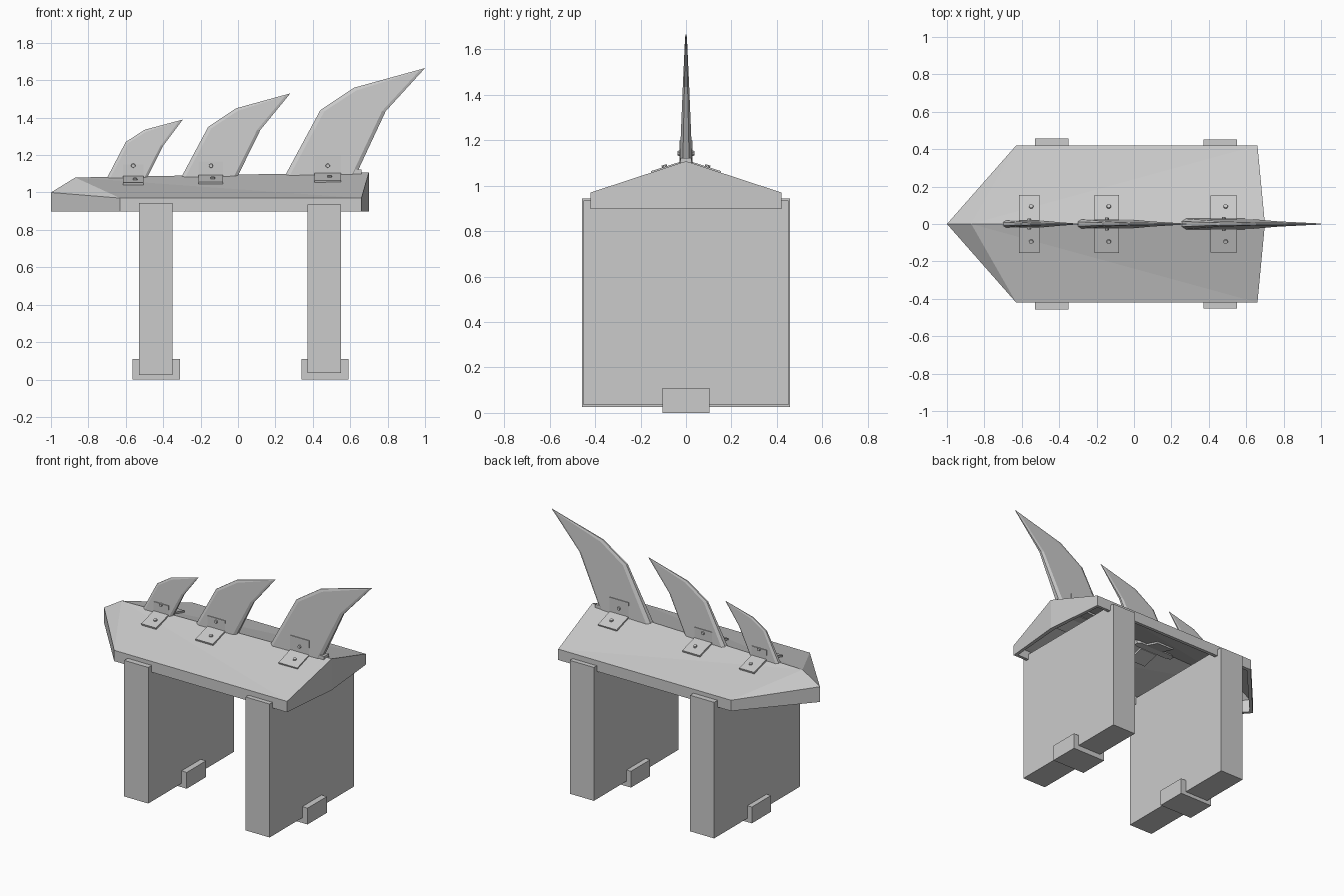
import bpy, bmesh, math
from mathutils import Matrix, Vector

if "Cube" in bpy.data.objects:
    bpy.data.objects.remove(bpy.data.objects["Cube"])


def make(name, verts, faces):
    me = bpy.data.meshes.new(name)
    me.from_pydata(verts, [], faces)
    bm = bmesh.new()
    bm.from_mesh(me)
    bmesh.ops.recalc_face_normals(bm, faces=bm.faces)
    bm.to_mesh(me)
    bm.free()
    ob = bpy.data.objects.new(name, me)
    bpy.context.collection.objects.link(ob)
    return ob


def box(name, size, loc, tilt=0.0):
    bm = bmesh.new()
    mat = Matrix.Translation(loc) @ Matrix.Rotation(tilt, 4, 'X') @ Matrix.Diagonal((*size, 1))
    bmesh.ops.create_cube(bm, size=1, matrix=mat)
    me = bpy.data.meshes.new(name)
    bm.to_mesh(me)
    bm.free()
    ob = bpy.data.objects.new(name, me)
    bpy.context.collection.objects.link(ob)
    return ob


def bolt(name, loc, tilt, r=0.013, depth=0.012):
    bm = bmesh.new()
    mat = Matrix.Translation(loc) @ Matrix.Rotation(tilt, 4, 'X')
    bmesh.ops.create_cone(bm, cap_ends=True, segments=10, radius1=r, radius2=r * 0.85,
                          depth=depth, matrix=mat)
    me = bpy.data.meshes.new(name)
    bm.to_mesh(me)
    bm.free()
    bpy.context.collection.objects.link(bpy.data.objects.new(name, me))


# deck: pitched shell with pointed nose, open underneath
rim = [(-1, 0, 1.0), (-0.63, -0.42, 0.97), (0.66, -0.42, 0.97),
       (0.70, 0, 1.108), (0.66, 0.42, 0.97), (-0.63, 0.42, 0.97)]
low = [(x, y, 0.897) for x, y, z in rim]
verts = rim + low + [(-0.87, 0, 1.08)]
faces = [(i, (i + 1) % 6, (i + 1) % 6 + 6, i + 6) for i in range(6)]
faces += [(0, 1, 12), (12, 1, 2), (12, 2, 3), (12, 3, 4), (12, 4, 5), (12, 5, 0)]
deck = make("deck", verts, faces)
sol = deck.modifiers.new("shell", 'SOLIDIFY')
sol.thickness = 0.028
sol.offset = -1
# make sure normals of the open shell point outward
if deck.data.polygons[7].normal.z < 0:
    deck.data.flip_normals()

# legs and the foot clips under them
for name, x, hy, z0, z1 in (("front", -0.44, 0.457, 0.025, 0.943),
                            ("rear", 0.462, 0.451, 0.035, 0.935)):
    box(name + "_leg", (0.18, 2 * hy, z1 - z0), (x, 0, (z0 + z1) / 2))
    box(name + "_foot", (0.252, 0.205, 0.11), (x + 0.003, 0, 0.055))


def fin(name, pts, half):
    """Swept blade, thick at the root and thin at the tip, with chamfered edges."""
    k = half / 0.03
    z0, z1 = pts[0][1], pts[3][1]
    shift = [(0.025, 0), (0.022, -0.006), (0.012, -0.015), (-0.03, -0.014),
             (-0.02, 0), (-0.022, 0)]
    inner = [(p[0] + s[0] * k, p[1] + s[1] * k) for p, s in zip(pts, shift)]
    # root passes through the deck ridge
    for ring in (pts, inner):
        ring[0] = (ring[0][0] - 0.02, ring[0][1] - 0.04)
        ring[5] = (ring[5][0] - 0.02, z0 - 0.04)
    verts = []
    for s in (-1, 1):
        for ring, f in ((pts, 0.5), (inner, 1.0)):
            for x, z in ring:
                t = half * (1 - 0.88 * max(0, min(1, (z - z0) / (z1 - z0))))
                verts.append((x, s * f * t, z))
    inner_face = tuple(range(6, 12))
    faces = [inner_face, tuple(i + 12 for i in inner_face)]
    for i in range(6):
        j = (i + 1) % 6
        faces += [(i, j, j + 6, i + 6), (i + 12, j + 12, j + 18, i + 18), (i, j, j + 12, i + 12)]
    make(name, verts, faces)


fins = [
    ("small", [(-0.70, 1.08), (-0.60, 1.27), (-0.50, 1.335), (-0.295, 1.39), (-0.40, 1.25), (-0.485, 1.08)],
     0.021, -0.56, 0.11, 1.15),
    ("middle", [(-0.30, 1.09), (-0.16, 1.35), (-0.01, 1.45), (0.28, 1.53), (0.12, 1.335), (0.0, 1.09)],
     0.026, -0.145, 0.13, 1.165),
    ("large", [(0.25, 1.09), (0.44, 1.44), (0.62, 1.56), (1.0, 1.665), (0.79, 1.435), (0.63, 1.10)],
     0.03, 0.48, 0.14, 1.20),
]
slope = math.atan2(0.125, 0.42)

for name, pts, half, bx, bw, top in fins:
    fin(name + "_fin", pts, half)
    ridge = 1.08 + (bx + 0.87) * 0.0178
    drop = (ridge - 0.97) / 0.42
    for s, side in ((-1, "front"), (1, "back")):
        tag = f"{name}_{side}_"
        # bracket: flap on the roof, tab against the blade, one backing plate below
        y = 0.085
        z = ridge - y * drop
        tilt = -s * math.atan(drop)
        box(tag + "bracket_flap", (bw, 0.14, 0.012), (bx, s * y, z + 0.003), tilt)
        box(tag + "backing_plate", (bw, 0.12, 0.012), (bx, s * y, z - 0.033), tilt)
        bolt(tag + "roof_bolt", (bx + 0.01, s * 0.095, ridge - 0.095 * drop + 0.012), tilt)
        ty = half * 0.86
        box(tag + "bracket_tab", (bw, 0.006, top - 1.07), (bx, s * ty, (top + 1.07) / 2))
        bolt(tag + "fin_bolt", (bx, s * (ty + 0.006), 1.143), math.pi / 2 * -s, 0.012)

# small keel block behind the large fin
box("ridge_block", (0.10, 0.05, 0.05), (0.61, 0, 1.097))
